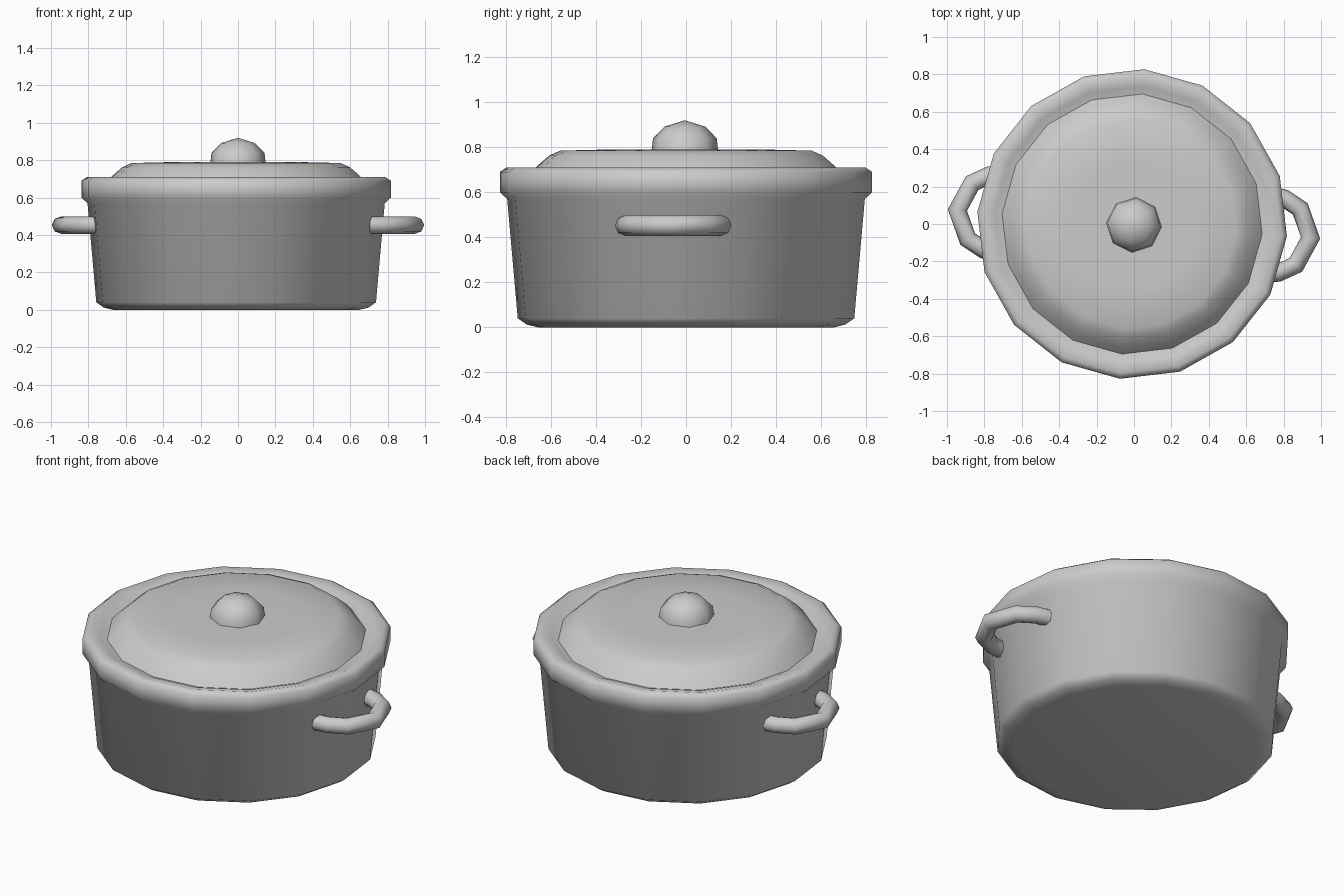
import bpy
import bmesh
import math
from mathutils import Vector

if "Cube" in bpy.data.objects:
    bpy.data.objects.remove(bpy.data.objects["Cube"], do_unlink=True)

TURN = math.radians(-4.5)  # the whole pot is turned slightly about z

metal = bpy.data.materials.new("grey metal")
metal.use_nodes = True
GREY = (0.6, 0.6, 0.6, 1.0)
metal.diffuse_color = GREY
metal.node_tree.nodes["Principled BSDF"].inputs["Base Color"].default_value = GREY


def finish(bm, name, angle=80):
    """Turn a bmesh into a smooth-shaded object."""
    bmesh.ops.recalc_face_normals(bm, faces=bm.faces)
    mesh = bpy.data.meshes.new(name)
    bm.to_mesh(mesh)
    bm.free()
    obj = bpy.data.objects.new(name, mesh)
    bpy.context.collection.objects.link(obj)
    mesh.materials.append(metal)
    bpy.ops.object.select_all(action="DESELECT")
    obj.select_set(True)
    bpy.context.view_layer.objects.active = obj
    bpy.ops.object.shade_smooth_by_angle(angle=math.radians(angle))
    return obj


def bridge(bm, rings):
    for a, b in zip(rings, rings[1:]):
        n = len(a)
        for i in range(n):
            j = (i + 1) % n
            bm.faces.new((a[i], a[j], b[j], b[i]))


def lathe(name, profile, sides, x=0.0, y=0.0):
    """Revolve (radius, height) points; a zero radius closes to a point."""
    bm = bmesh.new()
    rings = []
    for r, z in profile:
        rings.append([bm.verts.new((x + r * math.cos(TURN + math.tau * i / sides),
                                    y + r * math.sin(TURN + math.tau * i / sides), z))
                      for i in range(sides)])
    bridge(bm, rings)
    bmesh.ops.remove_doubles(bm, verts=bm.verts, dist=1e-5)
    return finish(bm, name)


def tube(name, path, radius, sides=8):
    """Sweep a round section along a flat path with mitred corners."""
    bm = bmesh.new()
    rings = []
    up = Vector((0, 0, 1))
    for i, p in enumerate(path):
        before = (p - path[max(i - 1, 0)]).normalized()
        after = (path[min(i + 1, len(path) - 1)] - p).normalized()
        tangent = (before + after).normalized()
        mitre = 1 / max(tangent.dot(after), tangent.dot(before))
        side = tangent.cross(up)
        rings.append([bm.verts.new(p + radius * (side * mitre * math.cos(a) + up * math.sin(a)))
                      for a in (math.tau * k / sides for k in range(sides))])
    bridge(bm, rings)
    bm.faces.new(rings[0])
    bm.faces.new(rings[-1])
    return finish(bm, name)


# Pot body: base, tapered wall, rolled rim and the seat under the lid
lathe("pot_body", [(0, 0), (0.66, 0), (0.71, 0.012), (0.75, 0.04), (0.797, 0.57),
                   (0.83, 0.60), (0.83, 0.69), (0.80, 0.71), (0.74, 0.695),
                   (0.69, 0.675), (0, 0.67)], 16, x=-0.01)

# Lid: sloping shoulder and nearly flat crown
lathe("lid", [(0.70, 0.675), (0.665, 0.715), (0.61, 0.763), (0.56, 0.785),
              (0.35, 0.79), (0, 0.79)], 16, x=-0.01)

# Knob
lathe("lid_knob", [(0.149, 0.78), (0.142, 0.84), (0.09, 0.892), (0, 0.92)], 8, y=-0.005)

# Angular loop handles on both sides
half = [(0.72, 0.212), (0.79, 0.2), (0.88, 0.15), (0.947, 0)]
outline = half + [(x, -y) for x, y in reversed(half[:-1])]
for name, turn in (("left_handle", TURN), ("right_handle", TURN + math.pi)):
    c, s = math.cos(turn), math.sin(turn)
    tube(name, [Vector((x * c - y * s, x * s + y * c, 0.453)) for x, y in outline], 0.047)
